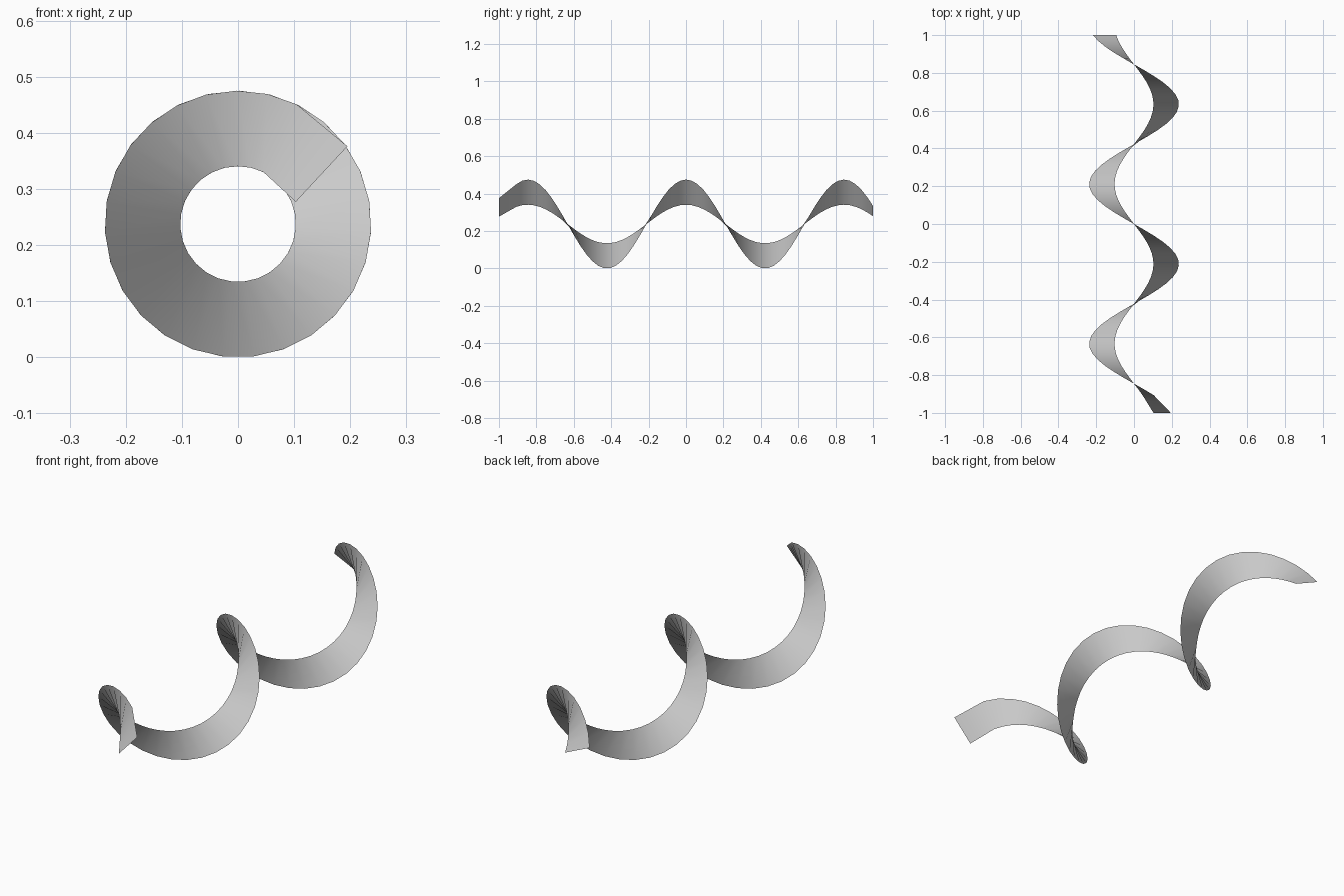
import bpy, bmesh, math
from mathutils import Vector

if "Cube" in bpy.data.objects:
    bpy.data.objects.remove(bpy.data.objects["Cube"])

R_IN, R_OUT, PITCH, SEGMENTS = 0.103, 0.2375, 0.845, 64
CENTRE_Z = 0.2375


def helix(r, y):
    a = math.tau * y / PITCH
    return Vector((-r * math.sin(a), y, CENTRE_Z + r * math.cos(a)))


# Ribbon cross rows: inner and outer edge of a radial helix along y
rows = []
for i in range(SEGMENTS + 1):
    y = -1 + 2 * i / SEGMENTS
    rows.append([helix(R_IN, y), helix(R_OUT, y)])

# Flattened tip at the front end, running straight from the crease to the end
tip = (Vector((0.103, -1, 0.277)), Vector((0.195, -1, 0.376)))
crease = 3
for i in range(crease):
    for k in range(2):
        rows[i][k] = tip[k].lerp(rows[crease][k], i / crease)

bm = bmesh.new()
verts = [[bm.verts.new(p) for p in row] for row in rows]
for a, b in zip(verts, verts[1:]):
    bm.faces.new((a[0], a[1], b[1], b[0]))
for f in bm.faces:
    f.smooth = True
mesh = bpy.data.meshes.new("spiral_ribbon")
bm.to_mesh(mesh)
bm.free()
ribbon = bpy.data.objects.new("spiral_ribbon", mesh)
bpy.context.collection.objects.link(ribbon)
